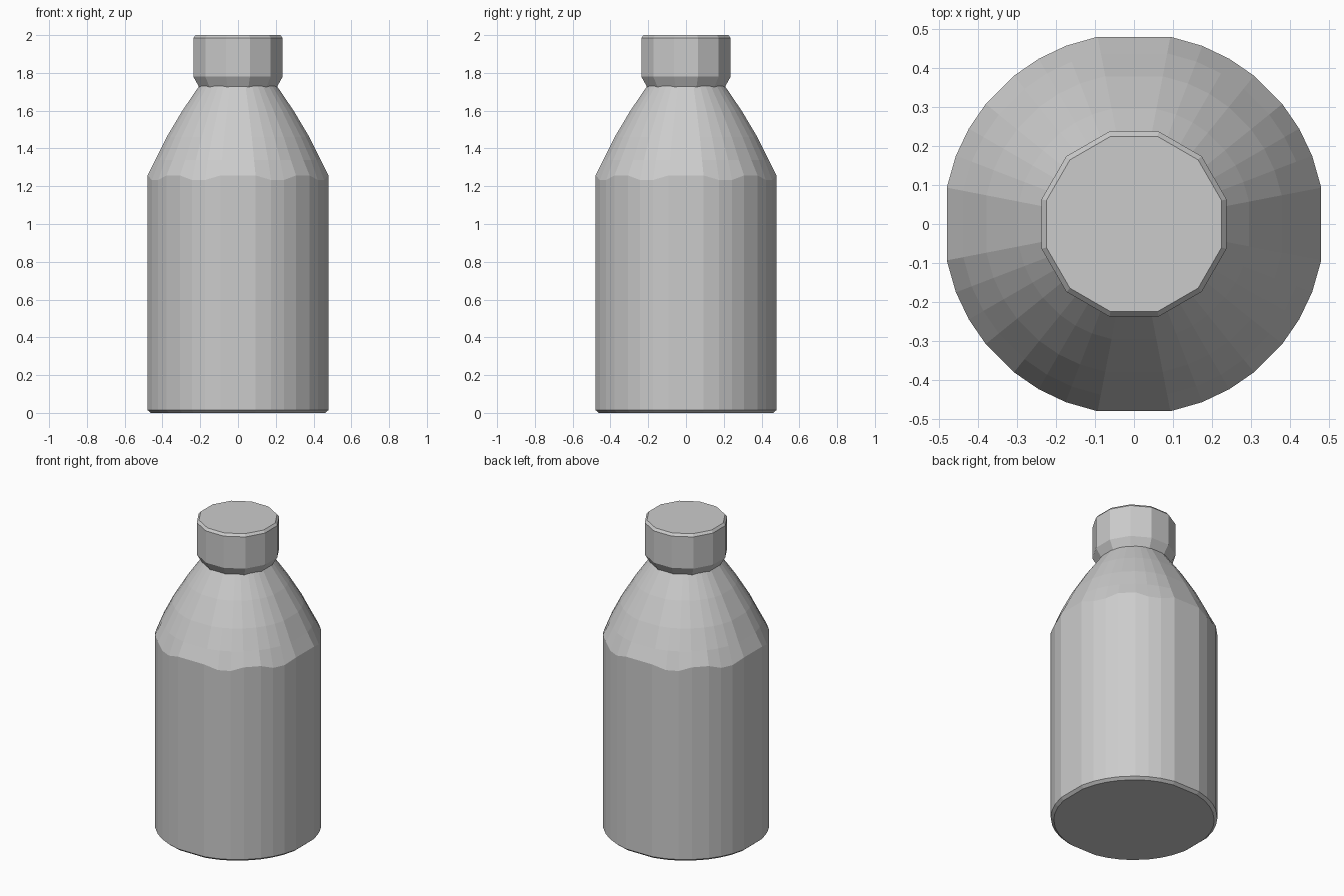
import bpy
import bmesh
from math import cos, sin, radians

cube = bpy.data.objects.get("Cube")
if cube:
    bpy.data.objects.remove(cube, do_unlink=True)

# Single plain grey
grey = bpy.data.materials.new("plain grey")
grey.use_nodes = True
colour = (0.6, 0.6, 0.6, 1)
grey.diffuse_color = colour
grey.node_tree.nodes["Principled BSDF"].inputs["Base Color"].default_value = colour


def lathe(name, profile, angles, wave=None):
    """Closed, flat-faced turned shape; wave(ring, side) shifts a point in z."""
    bm = bmesh.new()
    rings = []
    for j, (r, z) in enumerate(profile):
        rings.append([bm.verts.new((r * cos(radians(a)), r * sin(radians(a)),
                                    z + (wave(j, i) if wave else 0)))
                      for i, a in enumerate(angles)])
    n = len(angles)
    for low, high in zip(rings, rings[1:]):
        for i in range(n):
            k = (i + 1) % n
            bm.faces.new((low[i], low[k], high[k], high[i]))
    bm.faces.new(rings[0][::-1])
    bm.faces.new(rings[-1])
    bmesh.ops.recalc_face_normals(bm, faces=bm.faces)
    mesh = bpy.data.meshes.new(name)
    bm.to_mesh(mesh)
    bm.free()
    mesh.materials.append(grey)
    obj = bpy.data.objects.new(name, mesh)
    bpy.context.collection.objects.link(obj)
    return obj


# Bottle body: wide flat sides on the axes, narrower facets between
quarter = (11, 21, 30, 39, 51, 60, 69, 79)
body_angles = [q * 90 + a for q in range(4) for a in quarter]
body_profile = [(0.47, 0), (0.488, 0.015), (0.488, 1.245), (0.445, 1.34),
                (0.385, 1.46), (0.3, 1.6), (0.21, 1.73)]


def shoulder_wave(ring, side):
    # Uneven lower edge of the shoulder
    if ring != 2:
        return 0
    return 0.012 if side % 8 in (0, 3, 4, 7) else -0.012


lathe("bottle_body", body_profile, body_angles, shoulder_wave)

# Twelve-sided cap with a tapered underside and bevelled top edge
cap_angles = [15 + 30 * i for i in range(12)]
cap_profile = [(0.213, 1.725), (0.245, 1.78), (0.245, 1.985), (0.232, 2.0)]
lathe("cap", cap_profile, cap_angles)
